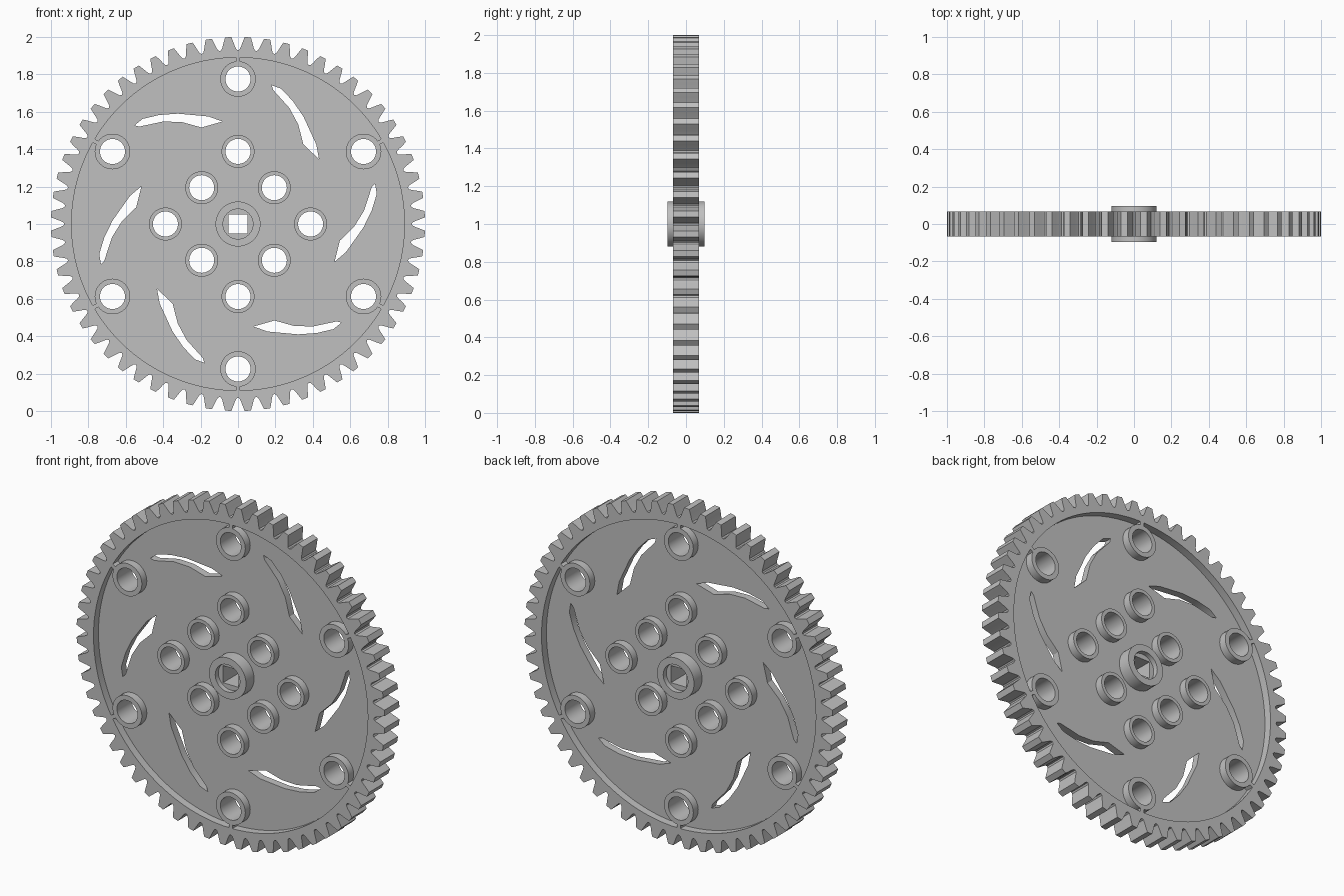
import bpy
import math
from math import sin, cos, pi, radians

if "Cube" in bpy.data.objects:
    bpy.data.objects.remove(bpy.data.objects["Cube"])

GREY = bpy.data.materials.new("grey plastic")
GREY.diffuse_color = (0.53, 0.53, 0.53, 1)
GREY.use_nodes = True
GREY.node_tree.nodes["Principled BSDF"].inputs["Base Color"].default_value = GREY.diffuse_color


def circle(r, cx=0, cz=0, n=40):
    return [(cx + r * cos(2 * pi * i / n), cz + r * sin(2 * pi * i / n)) for i in range(n)]


def turned(points, angle):
    c, s = cos(angle), sin(angle)
    return [(x * c - z * s, x * s + z * c) for x, z in points]


def plate(name, loops, half, smooth=30):
    """Flat outline with holes, extruded evenly to both sides of y = 0."""
    curve = bpy.data.curves.new(name, 'CURVE')
    curve.dimensions = '2D'
    curve.fill_mode = 'BOTH'
    curve.extrude = half
    for loop in loops:
        spline = curve.splines.new('POLY')
        spline.points.add(len(loop) - 1)
        for point, (x, z) in zip(spline.points, loop):
            point.co = (x, z, 0, 1)
        spline.use_cyclic_u = True
    obj = bpy.data.objects.new(name, curve)
    bpy.context.collection.objects.link(obj)
    obj.rotation_euler = (pi / 2, 0, 0)
    obj.location.z = 1
    bpy.ops.object.select_all(action='DESELECT')
    obj.select_set(True)
    bpy.context.view_layer.objects.active = obj
    bpy.ops.object.convert(target='MESH')
    obj = bpy.context.object
    obj.name = name
    obj.data.materials.clear()
    obj.data.materials.append(GREY)
    bpy.ops.object.shade_smooth_by_angle(angle=radians(smooth))
    return obj


RIM, WEB, HUB = 0.068, 0.022, 0.097      # half thicknesses
HOLE = 0.067

# Hole positions: six near the rim, eight in a diamond round the hub
outer = [(0.775 * cos(radians(a)), 0.775 * sin(radians(a))) for a in range(30, 390, 60)]
inner = [(0.388, 0), (-0.388, 0), (0, 0.388), (0, -0.388)]
inner += [(x, z) for x in (-0.194, 0.194) for z in (-0.194, 0.194)]
square = [(-0.05, -0.05), (0.05, -0.05), (0.05, 0.05), (-0.05, 0.05)]

# Toothed rim: one tooth profile (degrees from its middle, radius) repeated 60 times
TOOTH = [(-3, 0.929), (-2.45, 0.934), (-2.05, 0.948), (-1.5, 0.975), (-0.95, 1.0),
         (0.95, 1.0), (1.5, 0.975), (2.05, 0.948), (2.45, 0.934)]
gear = [(r * cos(radians(6 * i + 3 + a)), r * sin(radians(6 * i + 3 + a)))
        for i in range(60) for a, r in TOOTH]
plate("toothed_rim", [gear, circle(0.89, n=120)], RIM, 25)

# Thin web with curved slots, bolt holes and a square axle hole
slot = [(-.553, .527), (-.51, .562), (-.42, .583), (-.32, .59), (-.158, .575),
        (-.083, .548), (-.195, .516), (-.3, .545), (-.4, .548), (-.527, .521)]
slots = [turned(slot, i * pi / 3) for i in range(6)]
holes = [circle(HOLE, x, z) for x, z in outer + inner]
plate("web", [circle(0.895, n=120), square] + slots + holes, WEB)

# Raised bosses round the holes
for x, z in outer:
    plate("outer_boss", [circle(0.095, x, z), circle(HOLE, x, z)], RIM)
for x, z in inner:
    plate("inner_boss", [circle(0.088, x, z), circle(HOLE, x, z)], RIM)

# Small ribs joining the outer bosses to the rim
rib = [(0.86, -0.011), (0.895, -0.011), (0.895, 0.011), (0.86, 0.011)]
for a in range(30, 390, 60):
    plate("rib", [turned(rib, radians(a))], RIM)

# Hub collar with the square-holed core set inside it
plate("hub_collar", [circle(0.12, n=48), circle(0.08, n=48)], HUB)
plate("hub_core", [circle(0.081, n=48), square], RIM)
